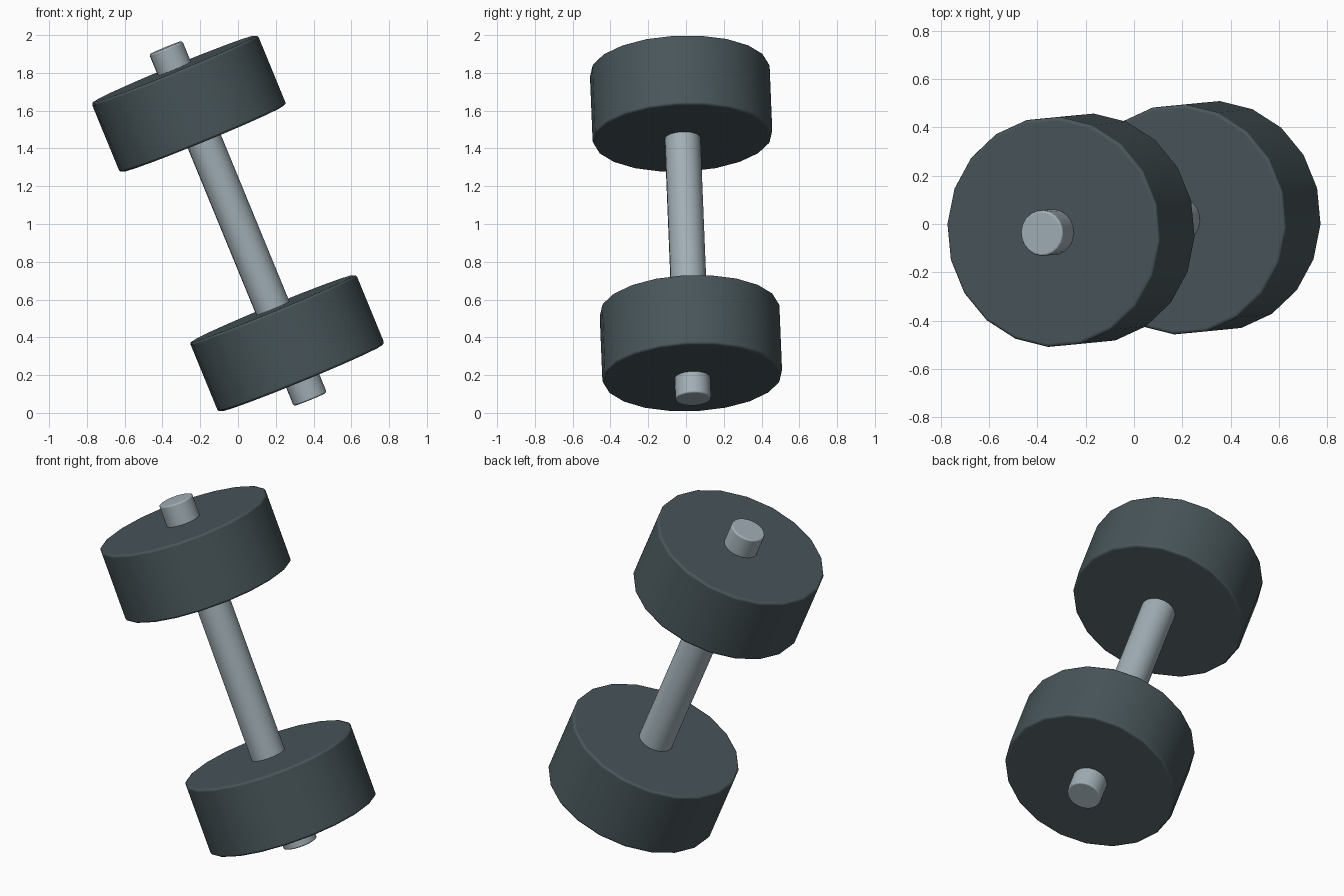
import bpy
import math
from mathutils import Matrix, Vector

cube = bpy.data.objects.get("Cube")
if cube:
    bpy.data.objects.remove(cube, do_unlink=True)

SIDES = 20
CENTRE = Vector((0, 0, 1.003))
AXIS = Vector((-0.383, -0.038, 0.932)).normalized()

# Local z runs along the bar, local x stays in the front plane
x_dir = Vector((0, 1, 0)).cross(AXIS).normalized()
y_dir = AXIS.cross(x_dir)
TILT = Matrix((x_dir, y_dir, AXIS)).transposed().to_4x4() @ Matrix.Rotation(math.radians(-4), 4, 'Z')


def material(name, colour):
    m = bpy.data.materials.new(name)
    m.use_nodes = True
    m.diffuse_color = (*colour, 1)
    bsdf = m.node_tree.nodes["Principled BSDF"]
    bsdf.inputs["Base Color"].default_value = (*colour, 1)
    bsdf.inputs["Roughness"].default_value = 0.6
    return m


def cylinder(name, radius, length, offset, bevel, mat):
    """Bevelled cylinder on the tilted axis, offset along it."""
    bpy.ops.mesh.primitive_cylinder_add(vertices=SIDES, radius=radius, depth=length)
    ob = bpy.context.object
    ob.name = name
    ob.matrix_world = Matrix.Translation(CENTRE + AXIS * offset) @ TILT
    ob.data.materials.append(mat)
    bpy.ops.object.shade_smooth_by_angle(angle=math.radians(35))
    mod = ob.modifiers.new("rounded_rim", 'BEVEL')
    mod.width = bevel
    mod.segments = 2
    mod.limit_method = 'ANGLE'
    mod.angle_limit = math.radians(40)
    mod.harden_normals = True
    return ob


steel = material("light_steel", (0.36, 0.43, 0.47))
rubber = material("dark_slate", (0.065, 0.092, 0.102))

# Bar through both weights
cylinder("bar", 0.095, 2.015, 0, 0.01, steel)

# Matching weights at each end
for name, side in (("upper_weight", 1), ("lower_weight", -1)):
    cylinder(name, 0.477, 0.40, side * 0.686, 0.015, rubber)
